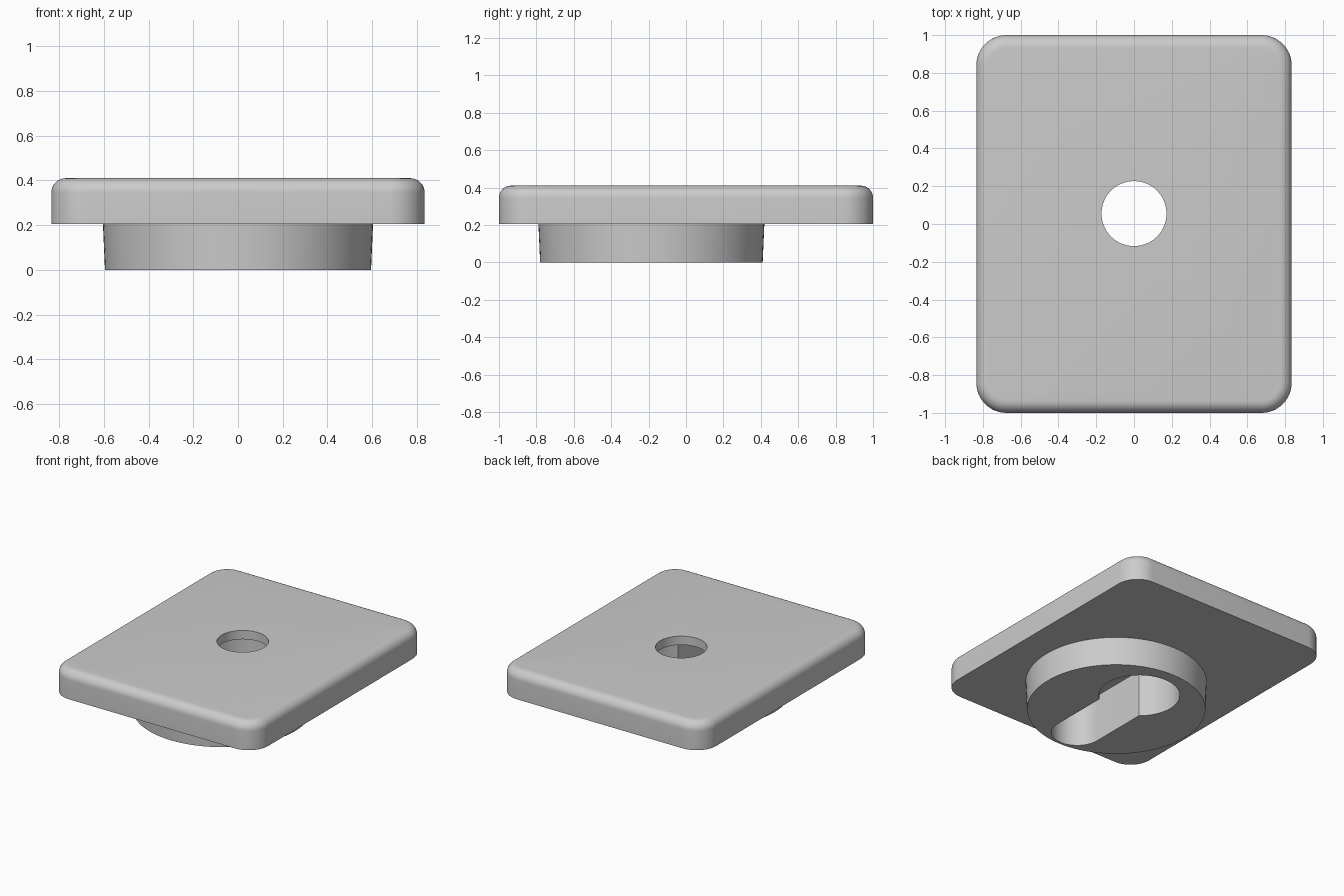
import bpy, bmesh, math

if "Cube" in bpy.data.objects:
    bpy.data.objects.remove(bpy.data.objects["Cube"])

PLATE_Z, TOP_Z, CEILING_Z = 0.205, 0.41, 0.345
HOLE_Y, BOSS_Y, SLOT_Y = 0.055, -0.185, -0.59
HOLE_R, KEY_R = 0.172, 0.27

grey = bpy.data.materials.new("grey")
grey.diffuse_color = (0.6, 0.6, 0.6, 1)
grey.use_nodes = True
grey.node_tree.nodes["Principled BSDF"].inputs["Base Color"].default_value = grey.diffuse_color


def arc(cx, cy, r, a0, a1, n):
    """Points on an arc, both ends included."""
    return [(cx + r * math.cos(a0 + (a1 - a0) * i / n),
             cy + r * math.sin(a0 + (a1 - a0) * i / n)) for i in range(n + 1)]


def circle(cy, r, n=96):
    return arc(0, cy, r, 0, 2 * math.pi, n)[:-1]


def rounded_rect(hx, hy, r, n=12):
    pts = []
    for i, (sx, sy) in enumerate([(1, 1), (-1, 1), (-1, -1), (1, -1)]):
        a = i * math.pi / 2
        pts += arc(sx * (hx - r), sy * (hy - r), r, a, a + math.pi / 2, n)
    return pts


def loft(name, sections):
    """Closed solid skinned through (z, outline) sections."""
    bm = bmesh.new()
    rings = [[bm.verts.new((x, y, z)) for x, y in pts] for z, pts in sections]
    n = len(rings[0])
    for lo, hi in zip(rings, rings[1:]):
        for i in range(n):
            j = (i + 1) % n
            bm.faces.new((lo[i], lo[j], hi[j], hi[i]))
    bm.faces.new(rings[0][::-1])
    bm.faces.new(rings[-1])
    me = bpy.data.meshes.new(name)
    bm.to_mesh(me)
    bm.free()
    me.materials.append(grey)
    ob = bpy.data.objects.new(name, me)
    bpy.context.collection.objects.link(ob)
    return ob


def boolean(target, tool, op):
    """Apply a boolean and remove the tool."""
    bpy.context.view_layer.objects.active = target
    mod = target.modifiers.new(op, 'BOOLEAN')
    mod.operation, mod.solver, mod.object = op, 'EXACT', tool
    bpy.ops.object.modifier_apply(modifier=mod.name)
    bpy.data.objects.remove(tool)


# Plate: rounded corners, with a fillet around the top edge
FILLET, CORNER = 0.065, 0.16
sections = [(PLATE_Z, rounded_rect(0.835, 1.0, CORNER))]
for k in range(9):
    a = k / 8 * math.pi / 2
    inset = FILLET * (1 - math.cos(a))
    sections.append((TOP_Z - FILLET + FILLET * math.sin(a),
                     rounded_rect(0.835 - inset, 1.0 - inset, CORNER - inset)))
plate = loft("mounting_plate", sections)

# Slightly tapered round boss under the plate
boss = loft("boss", [(0, circle(BOSS_Y, 0.595)),
                     (PLATE_Z, circle(BOSS_Y, 0.604)),
                     (PLATE_Z + 0.05, circle(BOSS_Y, 0.604))])
boolean(plate, boss, 'UNION')

# Keyhole pocket: wide round end running into a narrower slot
neck = math.acos(HOLE_R / KEY_R)
keyhole = (arc(0, HOLE_Y, KEY_R, -neck, math.pi + neck, 64)
           + arc(0, SLOT_Y, HOLE_R, math.pi, 2 * math.pi, 40))
boolean(plate, loft("keyhole_cutter", [(-0.1, keyhole), (CEILING_Z, keyhole)]), 'DIFFERENCE')

# Round hole through the top
hole = circle(HOLE_Y, HOLE_R)
boolean(plate, loft("hole_cutter", [(0.28, hole), (0.5, hole)]), 'DIFFERENCE')

plate.select_set(True)
bpy.context.view_layer.objects.active = plate
bpy.ops.object.shade_smooth_by_angle(angle=math.radians(30))
